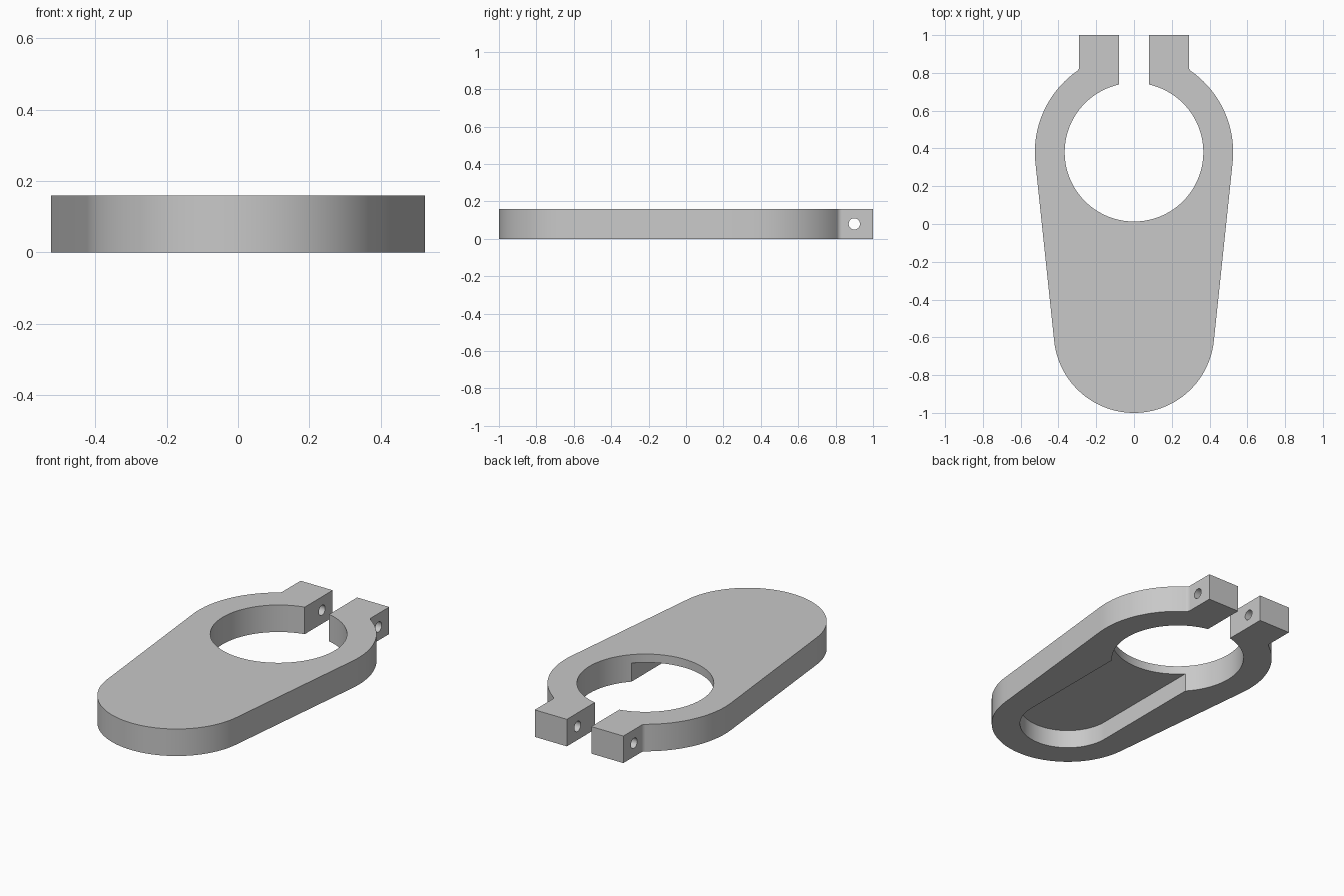
import bpy, bmesh
from math import sin, cos, asin, acos, atan2, sqrt, radians, pi

cube = bpy.data.objects.get("Cube")
if cube:
    bpy.data.objects.remove(cube, do_unlink=True)

HEIGHT = 0.16
RING_Y, RING_R, BORE_R = 0.38, 0.525, 0.367
END_R = 0.425
END_Y = END_R - 1
GAP, LUG_X, FILLET = 0.08, 0.29, 0.03
SLOT_R, SLOT_DEPTH = 0.267, 0.11
HOLE_Y, HOLE_R = 0.9, 0.03


def arc(cx, cy, r, a, b):
    """Points on an arc from angle a to b."""
    n = max(4, int(abs(b - a) / radians(3)))
    return [(cx + r * cos(a + (b - a) * i / n), cy + r * sin(a + (b - a) * i / n))
            for i in range(n + 1)]


def mirrored(half):
    """Close a half outline whose ends lie on the centre line."""
    return half + [(-x, y) for x, y in half[-2:0:-1]]


def prism(name, outline, z0, z1):
    """Extrude a flat outline between two heights."""
    bm = bmesh.new()
    face = bm.faces.new([bm.verts.new((x, y, z0)) for x, y in outline])
    top = bmesh.ops.extrude_face_region(bm, geom=[face])["geom"]
    verts = [v for v in top if isinstance(v, bmesh.types.BMVert)]
    bmesh.ops.translate(bm, verts=verts, vec=(0, 0, z1 - z0))
    bmesh.ops.recalc_face_normals(bm, faces=bm.faces)
    mesh = bpy.data.meshes.new(name)
    bm.to_mesh(mesh)
    bm.free()
    obj = bpy.data.objects.new(name, mesh)
    bpy.context.collection.objects.link(obj)
    return obj


def cut(target, cutter):
    """Subtract the cutter, then discard it."""
    mod = target.modifiers.new("cut", "BOOLEAN")
    mod.operation, mod.solver, mod.object = "DIFFERENCE", "EXACT", cutter
    bpy.context.view_layer.objects.active = target
    bpy.ops.object.modifier_apply(modifier=mod.name)
    bpy.data.objects.remove(cutter, do_unlink=True)


# Clamp body: split bore, lug, fillet, ring, tapered side, rounded end
fillet_x = LUG_X + FILLET
fillet_y = RING_Y + sqrt((RING_R + FILLET) ** 2 - fillet_x ** 2)
ring_start = atan2(fillet_y - RING_Y, fillet_x)
taper = -asin((RING_R - END_R) / (RING_Y - END_Y))
half = arc(0, RING_Y, BORE_R, -pi / 2, acos(GAP / BORE_R))
half += [(GAP, 1), (LUG_X, 1)]
half += arc(fillet_x, fillet_y, FILLET, pi, pi + ring_start)
half += arc(0, RING_Y, RING_R, ring_start, taper)[1:]
half += arc(0, END_Y, END_R, taper, -pi / 2)
half[0], half[-1] = (0, RING_Y - BORE_R), (0, -1)
body = prism("clamp_body", mirrored(half), 0, HEIGHT)

# Rounded pocket in the underside, open to the bore
slot = [(0, RING_Y)] + [(SLOT_R, RING_Y)] + arc(0, END_Y, SLOT_R, 0, -pi / 2)
cut(body, prism("pocket_cutter", mirrored(slot), -0.1, SLOT_DEPTH))

# Bolt hole across both lugs
bpy.ops.mesh.primitive_cylinder_add(vertices=40, radius=HOLE_R, depth=1,
                                    location=(0, HOLE_Y, HEIGHT / 2),
                                    rotation=(0, pi / 2, 0))
cut(body, bpy.context.object)

# Colour and shading
grey = bpy.data.materials.new("light_grey")
grey.use_nodes = True
colour = (0.58, 0.58, 0.58, 1)
grey.diffuse_color = colour
grey.node_tree.nodes["Principled BSDF"].inputs["Base Color"].default_value = colour
body.data.materials.clear()
body.data.materials.append(grey)
for poly in body.data.polygons:
    poly.material_index = 0
bpy.ops.object.select_all(action="DESELECT")
body.select_set(True)
bpy.context.view_layer.objects.active = body
bpy.ops.object.shade_smooth_by_angle(angle=radians(25))
